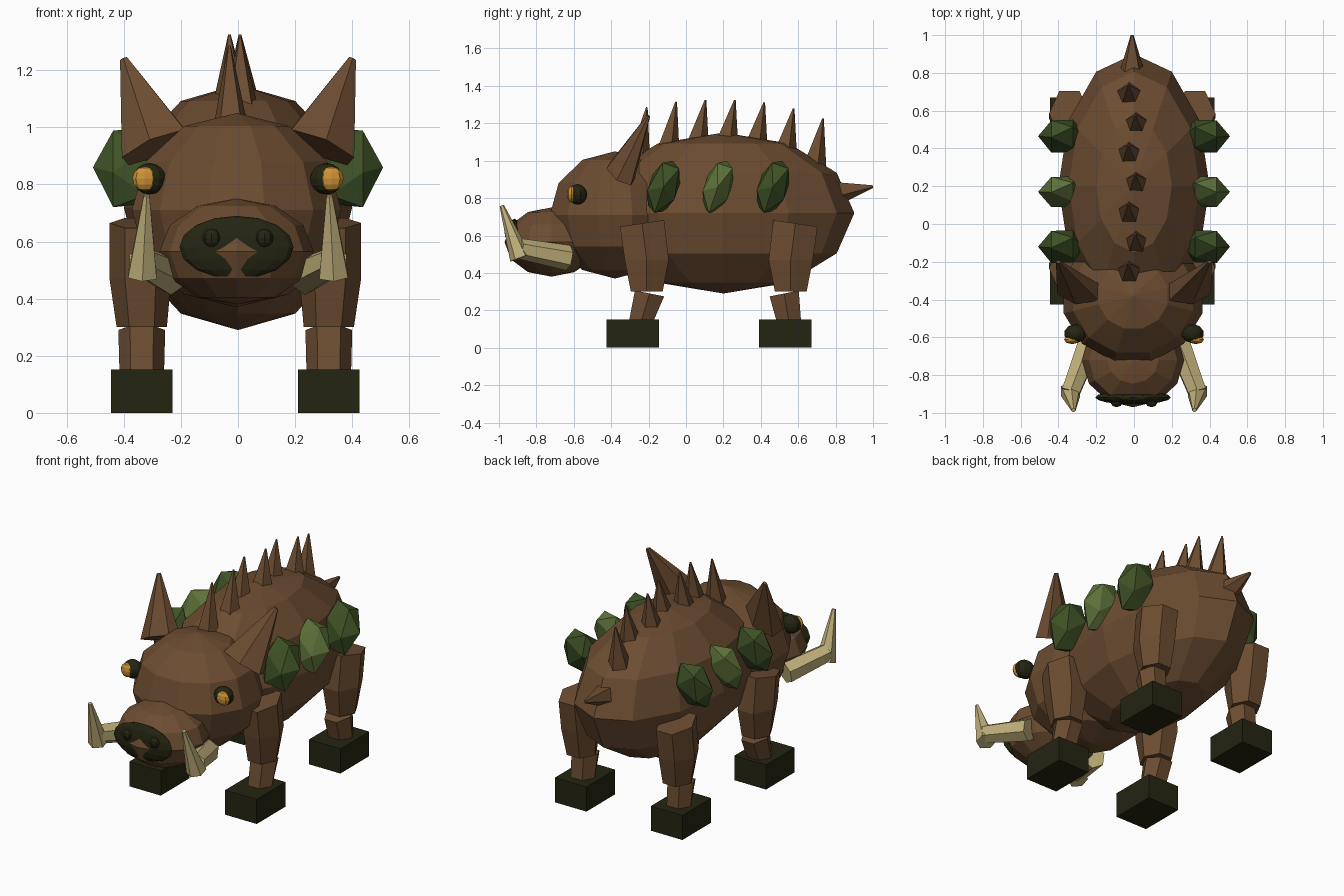
import bpy, bmesh, math
from mathutils import Vector, Matrix

if "Cube" in bpy.data.objects:
    bpy.data.objects.remove(bpy.data.objects["Cube"])


def material(name, rgb):
    m = bpy.data.materials.new(name)
    m.diffuse_color = (*rgb, 1)
    m.use_nodes = True
    m.node_tree.nodes["Principled BSDF"].inputs["Base Color"].default_value = m.diffuse_color
    return m


HIDE = material("brown_hide", (0.15, 0.073, 0.031))
DARK = material("dark_horn", (0.018, 0.018, 0.006))
MOSS = material("dark_moss", (0.048, 0.083, 0.019))
FERN = material("light_moss", (0.11, 0.165, 0.042))
IVORY = material("ivory", (0.54, 0.44, 0.20))
AMBER = material("amber", (0.62, 0.29, 0.035))


def finish(bm, name, mat, mirror=False):
    """Turn a bmesh into a flat shaded object, optionally with a mirrored twin."""
    bmesh.ops.recalc_face_normals(bm, faces=bm.faces)
    for side in (("right", "left") if mirror else ("",)):
        if side == "left":
            bmesh.ops.scale(bm, vec=(-1, 1, 1), verts=bm.verts)
            bmesh.ops.reverse_faces(bm, faces=bm.faces)
        label = f"{name}_{side}" if side else name
        mesh = bpy.data.meshes.new(label)
        bm.to_mesh(mesh)
        mesh.materials.append(mat)
        bpy.context.collection.objects.link(bpy.data.objects.new(label, mesh))
    bm.free()


def ball(name, centre, radii, mat, seg=12, rings=6, turn=0.0, mirror=False):
    """Faceted ellipsoid with its poles up and down."""
    bm = bmesh.new()
    bmesh.ops.create_uvsphere(bm, u_segments=seg, v_segments=rings, radius=1)
    bm.transform(Matrix.Translation(centre) @ Matrix.Diagonal((*radii, 1))
                 @ Matrix.Rotation(math.radians(turn), 4, 'Z'))
    finish(bm, name, mat, mirror)


def spike(name, base, tip, r1, r2, sides, mat, wide=(1, 0, 0), flat=1.0, mirror=False):
    """Tapered cone from base to tip; flat squashes it across the wide axis."""
    base, tip = Vector(base), Vector(tip)
    axis = tip - base
    z = axis.normalized()
    x = Vector(wide)
    x = (x - z * x.dot(z)).normalized()
    frame = Matrix((x, z.cross(x), z)).transposed().to_4x4()
    bm = bmesh.new()
    bmesh.ops.create_cone(bm, cap_ends=True, segments=sides, radius1=r1,
                          radius2=r2, depth=axis.length)
    bm.transform(Matrix.Translation((base + tip) / 2) @ frame
                 @ Matrix.Diagonal((1, flat, 1, 1)))
    finish(bm, name, mat, mirror)


def loft(name, rings, mat, sides=6):
    """Skin stacked rings given as (x, y, z, rx, ry, slope)."""
    bm = bmesh.new()
    loops = []
    for x, y, z, rx, ry, slope in rings:
        loop = []
        for i in range(sides):
            a = math.tau * i / sides
            dy = ry * math.sin(a) / 0.866
            loop.append(bm.verts.new((x + rx * math.cos(a), y + dy, z + slope * dy)))
        loops.append(loop)
    for low, high in zip(loops, loops[1:]):
        for i in range(sides):
            j = (i + 1) % sides
            bm.faces.new((low[i], low[j], high[j], high[i]))
    bm.faces.new(loops[0])
    bm.faces.new(loops[-1])
    finish(bm, name, mat)


# Body, head and snout
ball("body", (0, 0.2, 0.72), (0.40, 0.70, 0.43), HIDE)
ball("head", (-0.005, -0.38, 0.71), (0.38, 0.36, 0.34), HIDE, turn=15)
ball("snout", (-0.005, -0.72, 0.565), (0.27, 0.25, 0.185), HIDE)

# Nose pad and nostrils
ball("nose_pad", (-0.005, -0.918, 0.58), (0.20, 0.037, 0.11), DARK, seg=16, rings=8)
ball("nostril", (0.092, -0.945, 0.612), (0.032, 0.025, 0.032), DARK, 8, 6, mirror=True)

# Eyes
ball("eye_socket", (0.31, -0.58, 0.82), (0.06, 0.05, 0.055), DARK, 10, 8, mirror=True)
ball("eye", (0.327, -0.612, 0.82), (0.043, 0.024, 0.043), AMBER, 8, 6, mirror=True)

# Ears
spike("ear", (0.285, -0.35, 0.93), (0.40, -0.20, 1.24), 0.14, 0.015, 6, HIDE,
      wide=(1, 0.1, -0.6), flat=0.6, mirror=True)

# Tusks: a thick root and an upturned point
spike("tusk_root", (0.235, -0.63, 0.48), (0.335, -0.89, 0.53), 0.068, 0.055, 6,
      IVORY, mirror=True)
spike("tusk_point", (0.335, -0.885, 0.48), (0.32, -0.985, 0.76), 0.058, 0.012, 6,
      IVORY, mirror=True)

# Spikes along the spine, alternating slightly from side to side
for i in range(7):
    y = -0.26 + 0.157 * i
    ridge = 0.72 + 0.43 * math.sqrt(1 - ((y - 0.2) / 0.70) ** 2)
    x = -0.025 if i % 2 == 0 else 0.012
    tip_z = 1.325 - 0.9 * max(0, abs(y + 0.05 - 0.17) - 0.07) ** 2 / 2.2
    spike(f"spine_spike_{i + 1}", (x, y, ridge - 0.07), (x - 0.005, y + 0.05, tip_z),
          0.07, 0.005, 5, HIDE)

# Tail
spike("tail", (-0.01, 0.80, 0.83), (-0.01, 1.0, 0.862), 0.07, 0.008, 5, HIDE)

# Moss lumps on the flanks
for i, (y, mat) in enumerate(((-0.12, MOSS), (0.17, FERN), (0.465, MOSS))):
    bm = bmesh.new()
    bmesh.ops.create_icosphere(bm, subdivisions=1, radius=1)
    bm.transform(Matrix.Translation((0.38, y, 0.86))
                 @ Matrix.Rotation(-0.33, 4, 'X')
                 @ Matrix.Diagonal((0.128, 0.09 if i != 1 else 0.082, 0.165, 1))
                 @ Matrix.Rotation(math.pi / 2, 4, 'Y'))
    finish(bm, f"moss_lump_{i + 1}", mat, mirror=True)

# Legs and hooves
for side, x in (("left", -0.337), ("right", 0.318)):
    out = math.copysign(1, x)
    for end, y, d, hoof_y in (("front", -0.21, 1, -0.285), ("rear", 0.56, -1, 0.53)):
        loft(f"{end}_{side}_thigh", [
            (x, y + 0.0 * d, 0.30, 0.088, 0.085, 0),
            (x + 0.005 * out, y, 0.47, 0.108, 0.118, 0),
            (x + 0.005 * out, y - 0.025 * d, 0.665, 0.108, 0.118, 0.15 * d)], HIDE)
        shin_top = y + (0.015 if end == "front" else -0.035)
        shin_low = -0.24 if end == "front" else 0.55
        loft(f"{end}_{side}_shin", [
            (x, shin_low, 0.14, 0.078, 0.065, 0),
            (x, shin_top, 0.29, 0.082, 0.078, -0.2 * d)], HIDE)
        bm = bmesh.new()
        bmesh.ops.create_cube(bm, size=1)
        bm.transform(Matrix.Translation((x, hoof_y, 0.076))
                     @ Matrix.Diagonal((0.215, 0.28, 0.152, 1)))
        finish(bm, f"{end}_{side}_hoof", DARK)
